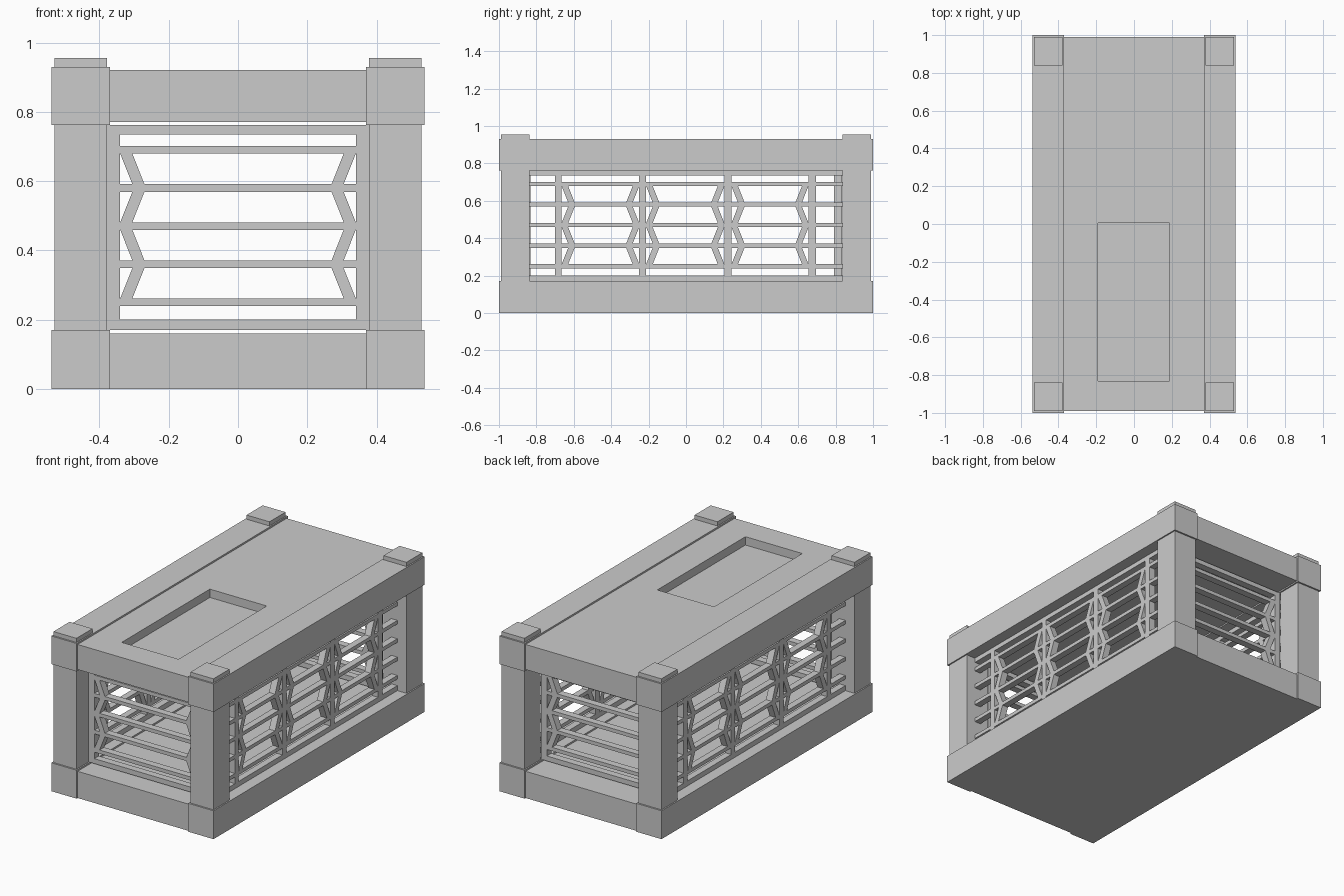
import bpy, bmesh

if "Cube" in bpy.data.objects:
    bpy.data.objects.remove(bpy.data.objects["Cube"])


def add_part(name, boxes=(), prisms=()):
    """boxes: (x0,x1,y0,y1,z0,z1); prisms: (four near corners, four far corners)."""
    bm = bmesh.new()
    solids = list(prisms)
    for x0, x1, y0, y1, z0, z1 in boxes:
        solids.append(([(x0, y0, z0), (x1, y0, z0), (x1, y0, z1), (x0, y0, z1)],
                       [(x0, y1, z0), (x1, y1, z0), (x1, y1, z1), (x0, y1, z1)]))
    for near, far in solids:
        a = [bm.verts.new(p) for p in near]
        b = [bm.verts.new(p) for p in far]
        bm.faces.new(a)
        bm.faces.new(b[::-1])
        for i in range(4):
            j = (i + 1) % 4
            bm.faces.new((a[j], a[i], b[i], b[j]))
    bmesh.ops.recalc_face_normals(bm, faces=bm.faces)
    me = bpy.data.meshes.new(name)
    bm.to_mesh(me)
    bm.free()
    ob = bpy.data.objects.new(name, me)
    bpy.context.collection.objects.link(ob)
    return ob


BARS = [0.25, 0.36, 0.47, 0.58, 0.69]      # bar centre heights
OFFSETS = [0, 0.035, 0, 0.035, 0]          # zigzag offset at each bar is mirrored below


def add_panel(name, place, d0, d1, half, rails_half, uprights, cells):
    """Lattice panel in (u, z), depth d0..d1; place maps (u, d, z) to space."""
    rects = [(-rails_half, rails_half, 0.17, 0.20), (-rails_half, rails_half, 0.735, 0.762)]
    rects += [(-half, half, z - 0.011, z + 0.011) for z in BARS]
    rects += [(a, b, 0.20, 0.735) for a, b in uprights]
    quads = [[(a, z0), (b, z0), (b, z1), (a, z1)] for a, b, z0, z1 in rects]
    # zigzag strips on both sides of every cell
    for left, right in cells:
        for edge, s in ((left, 1), (right, -1)):
            for i in range(4):
                z0, z1 = BARS[i] + 0.011, BARS[i + 1] - 0.011
                o0, o1 = OFFSETS[i], OFFSETS[i + 1]
                quads.append([(edge + s * o0, z0), (edge + s * (o0 + 0.035), z0),
                              (edge + s * (o1 + 0.035), z1), (edge + s * o1, z1)])
    prisms = [([place(u, d0, z) for u, z in q], [place(u, d1, z) for u, z in q]) for q in quads]
    return add_part(name, prisms=prisms)


# base and roof slabs
add_part("base_slab", [(-0.37, 0.37, -0.99, 0.99, 0, 0.16)])
roof = add_part("roof_slab", [(-0.37, 0.37, -0.99, 0.99, 0.77, 0.92)])

# shallow recess in the roof
cutter = add_part("recess_cutter", [(-0.19, 0.187, -0.83, 0.005, 0.87, 1.0)])
cutter.hide_render = True
mod = roof.modifiers.new("recess", 'BOOLEAN')
mod.operation = 'DIFFERENCE'
mod.solver = 'EXACT'
mod.object = cutter
bpy.context.view_layer.objects.active = roof
bpy.ops.object.modifier_apply(modifier=mod.name)
bpy.data.objects.remove(cutter)

# long rails, corner posts and caps
for s, side in ((-1, "left"), (1, "right")):
    x0, x1 = sorted((s * 0.37, s * 0.538))
    add_part(side + "_bottom_rail", [(x0, x1, -1, 1, 0, 0.17)])
    add_part(side + "_top_rail", [(x0, x1, -1, 1, 0.762, 0.93)])
    x0, x1 = sorted((s * 0.378, s * 0.53))
    for t, end in ((-1, "front"), (1, "back")):
        y0, y1 = sorted((t * 0.838, t * 0.99))
        add_part(f"{end}_{side}_post", [(x0, x1, y0, y1, 0.17, 0.762)])
        add_part(f"{end}_{side}_cap", [(x0, x1, y0, y1, 0.93, 0.955)])

# end panels
stiles = [(-0.378, -0.34), (0.34, 0.378)]
for name, d0, d1 in (("front_panel", -0.875, -0.832), ("back_panel", 0.79, 0.833)):
    add_panel(name, lambda u, d, z: (u, d, z), d0, d1, 0.34, 0.378, stiles, [(-0.34, 0.34)])

# side panels
posts = [(-0.70, -0.665), (-0.25, -0.213), (0.205, 0.243), (0.655, 0.695)]
cells = [(posts[i][1], posts[i + 1][0]) for i in range(3)]
for name, s in (("left_panel", -1), ("right_panel", 1)):
    add_panel(name, lambda u, d, z: (s * d, u, z), 0.43, 0.47, 0.838, 0.838, posts, cells)
